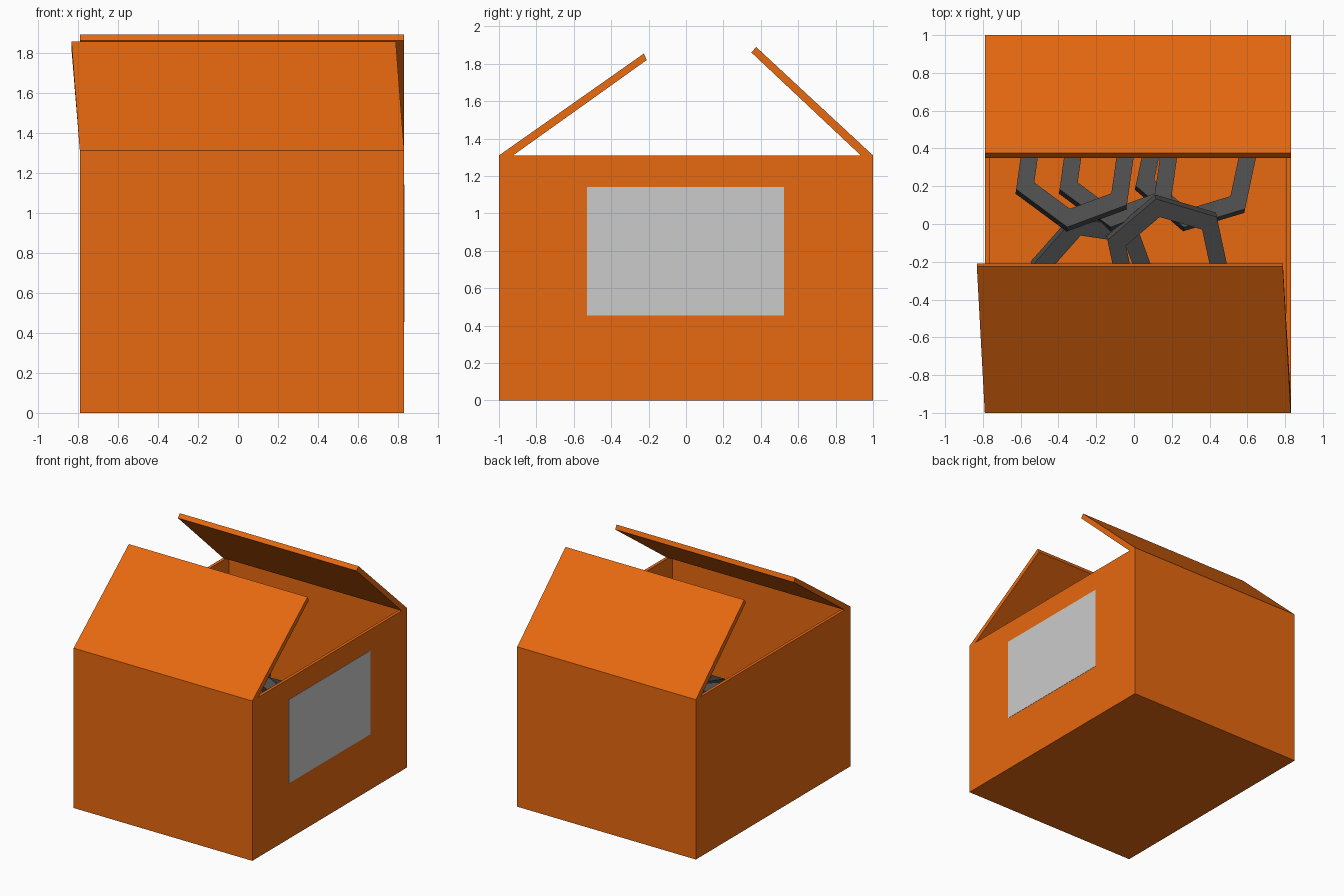
import bpy, bmesh
from math import radians, pi, cos, sin
from mathutils import Matrix

if "Cube" in bpy.data.objects:
    bpy.data.objects.remove(bpy.data.objects["Cube"])


def material(name, rgb):
    m = bpy.data.materials.new(name)
    m.diffuse_color = (*rgb, 1)
    m.use_nodes = True
    m.node_tree.nodes["Principled BSDF"].inputs["Base Color"].default_value = m.diffuse_color
    return m


def finish(name, bm, mat=None):
    bmesh.ops.recalc_face_normals(bm, faces=bm.faces)
    me = bpy.data.meshes.new(name)
    bm.to_mesh(me)
    bm.free()
    ob = bpy.data.objects.new(name, me)
    bpy.context.collection.objects.link(ob)
    if mat:
        me.materials.append(mat)
    return ob


def cuboid(x0, x1, y0, y1, z0, z1):
    bm = bmesh.new()
    bmesh.ops.create_cube(bm, size=1)
    bmesh.ops.scale(bm, vec=(x1 - x0, y1 - y0, z1 - z0), verts=bm.verts)
    bmesh.ops.translate(bm, vec=((x0 + x1) / 2, (y0 + y1) / 2, (z0 + z1) / 2), verts=bm.verts)
    return bm


cardboard = material("cardboard", (0.8, 0.14, 0.005))
iron = material("dark_metal", (0.075, 0.075, 0.075))

X0, X1, H, T = -0.79, 0.83, 1.31, 0.035

# Open box: inset the top face and push it down to make the cavity
bm = cuboid(X0, X1, -1, 1, 0, H)
top = max(bm.faces, key=lambda f: f.calc_center_median().z)
bmesh.ops.inset_region(bm, faces=[top], thickness=T)
ext = bmesh.ops.extrude_discrete_faces(bm, faces=[top])["faces"][0]
bmesh.ops.translate(bm, vec=(0, 0, T - H), verts=ext.verts)
finish("box", bm, cardboard)


# Lid flaps: a side profile (y, z) spread across the width, tip shifted in x
def flap(name, profile, shift):
    bm = bmesh.new()
    ends = []
    for x in (X0, X1):
        ends.append([bm.verts.new((x + s, y, z))
                     for (y, z), s in zip(profile, (0, shift, shift, 0))])
    bm.faces.new(ends[0])
    bm.faces.new(ends[1])
    for i in range(4):
        j = (i + 1) % 4
        bm.faces.new((ends[0][i], ends[0][j], ends[1][j], ends[1][i]))
    finish(name, bm, cardboard)


flap("front_flap", [(-1, H), (-0.225, 1.855), (-0.21, 1.82), (-0.925, H)], -0.042)
flap("back_flap", [(1, H), (0.375, 1.89), (0.35, 1.86), (0.935, H)], 0)

# Blank label on the right side
finish("side_label", cuboid(X1 - 0.01, X1 + 0.002, -0.53, 0.525, 0.455, 1.14))


# Six-sided metal rings with a rectangular section, leaning in a heap
def ring(name, loc, tilt, turn, r=0.29, w=0.052, h=0.035):
    bm = bmesh.new()
    rows = []
    for i in range(6):
        a = pi / 2 + i * pi / 3
        rows.append([bm.verts.new(((r + dr) * cos(a), (r + dr) * sin(a), dz))
                     for dr, dz in ((-w, -h), (w, -h), (w, h), (-w, h))])
    for i in range(6):
        a, b = rows[i], rows[(i + 1) % 6]
        for k in range(4):
            n = (k + 1) % 4
            bm.faces.new((a[k], a[n], b[n], b[k]))
    ob = finish(name, bm, iron)
    ob.matrix_world = (Matrix.Translation(loc) @ Matrix.Rotation(radians(turn), 4, 'Z')
                       @ Matrix.Rotation(radians(tilt), 4, 'X'))


ring("back_ring_left", (-0.31, 0.29, 0.80), -20, -8)
ring("back_ring_middle", (-0.08, 0.29, 0.71), -20, -8)
ring("back_ring_right", (0.33, 0.29, 0.66), -18, -12)
ring("front_ring_right", (0.18, -0.17, 0.78), 20, 12)
ring("front_ring_left", (-0.21, -0.26, 0.70), 20, 20)
